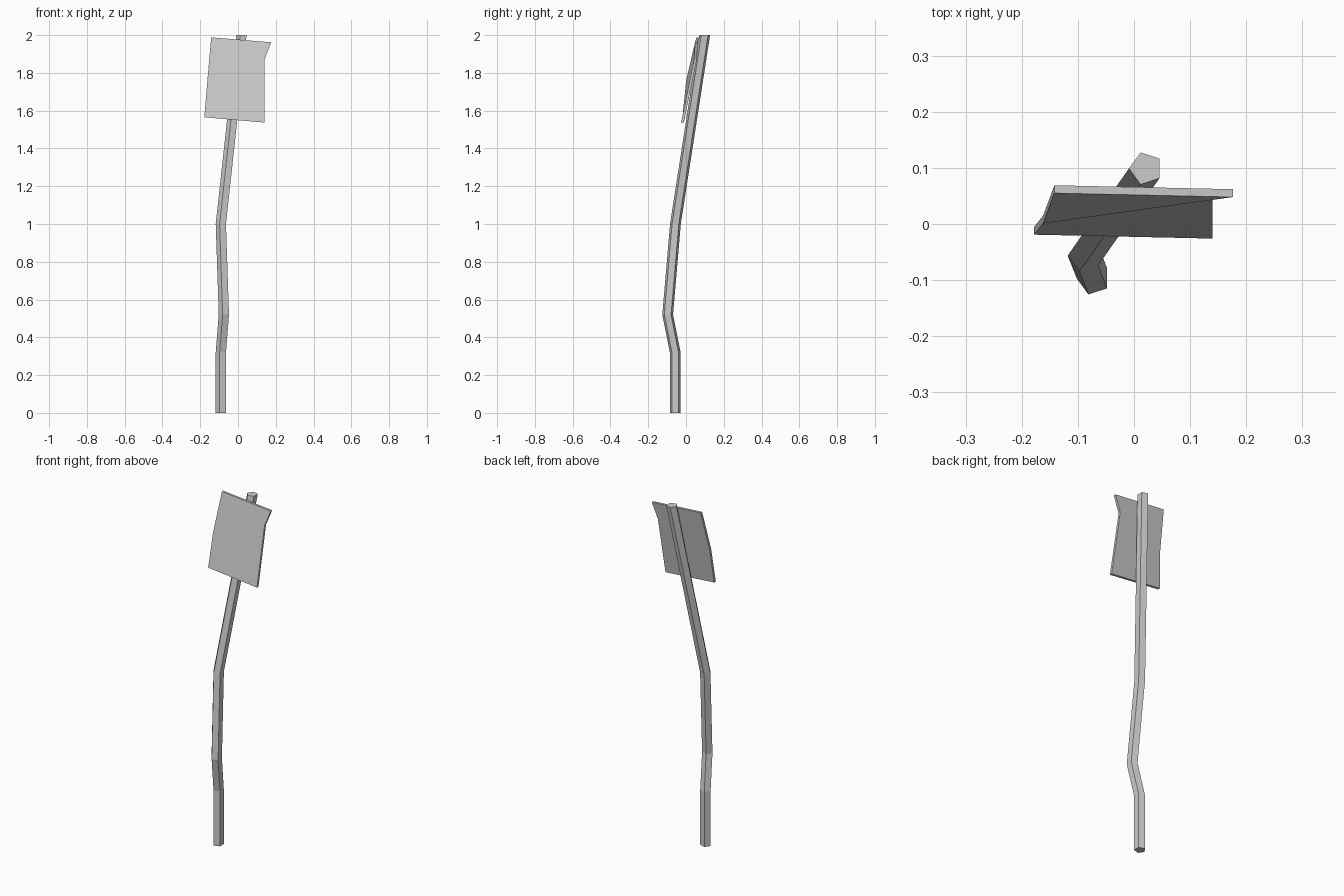
import bpy
import math

if "Cube" in bpy.data.objects:
    bpy.data.objects.remove(bpy.data.objects["Cube"])


def make_object(name, verts, faces):
    mesh = bpy.data.meshes.new(name)
    mesh.from_pydata(verts, [], faces)
    mesh.update()
    obj = bpy.data.objects.new(name, mesh)
    bpy.context.collection.objects.link(obj)
    return obj


def bridge(n, a, b):
    """Quads joining two rings of n vertices that start at indices a and b."""
    return [(a + i, a + (i + 1) % n, b + (i + 1) % n, b + i) for i in range(n)]


# Bent post: a five-sided section swept through level rings
SIDES, RADIUS = 5, 0.03
path = [(-0.088, -0.057, 0.0), (-0.088, -0.057, 0.32), (-0.072, -0.097, 0.52),
        (-0.088, -0.056, 1.0), (0.021, 0.099, 2.0)]
verts, faces = [], []
for x, y, z in path:
    for i in range(SIDES):
        a = math.pi + 2 * math.pi * i / SIDES
        verts.append((x + RADIUS * math.cos(a), y + RADIUS * math.sin(a), z))
for k in range(len(path) - 1):
    faces += bridge(SIDES, k * SIDES, (k + 1) * SIDES)
last = (len(path) - 1) * SIDES
faces.append(tuple(reversed(range(SIDES))))
faces.append(tuple(range(last, last + SIDES)))
make_object("bent_post", verts, faces)

# Sign plate: warped outline with a diagonal crease, given thickness along y
outline = [(-0.178, -0.019, 1.565), (0.140, -0.026, 1.537), (0.140, 0.043, 1.87),
           (0.176, 0.048, 1.962), (-0.142, 0.055, 1.988), (-0.162, 0.001, 1.76)]
THICK = 0.014
n = len(outline)
verts = outline + [(x, y + THICK, z) for x, y, z in outline]
front = [(0, 1, 2, 5), (5, 2, 3, 4)]
back = [tuple(i + n for i in reversed(f)) for f in front]
rim = [tuple(reversed(f)) for f in bridge(n, 0, n)]
make_object("sign_plate", verts, front + back + rim)
